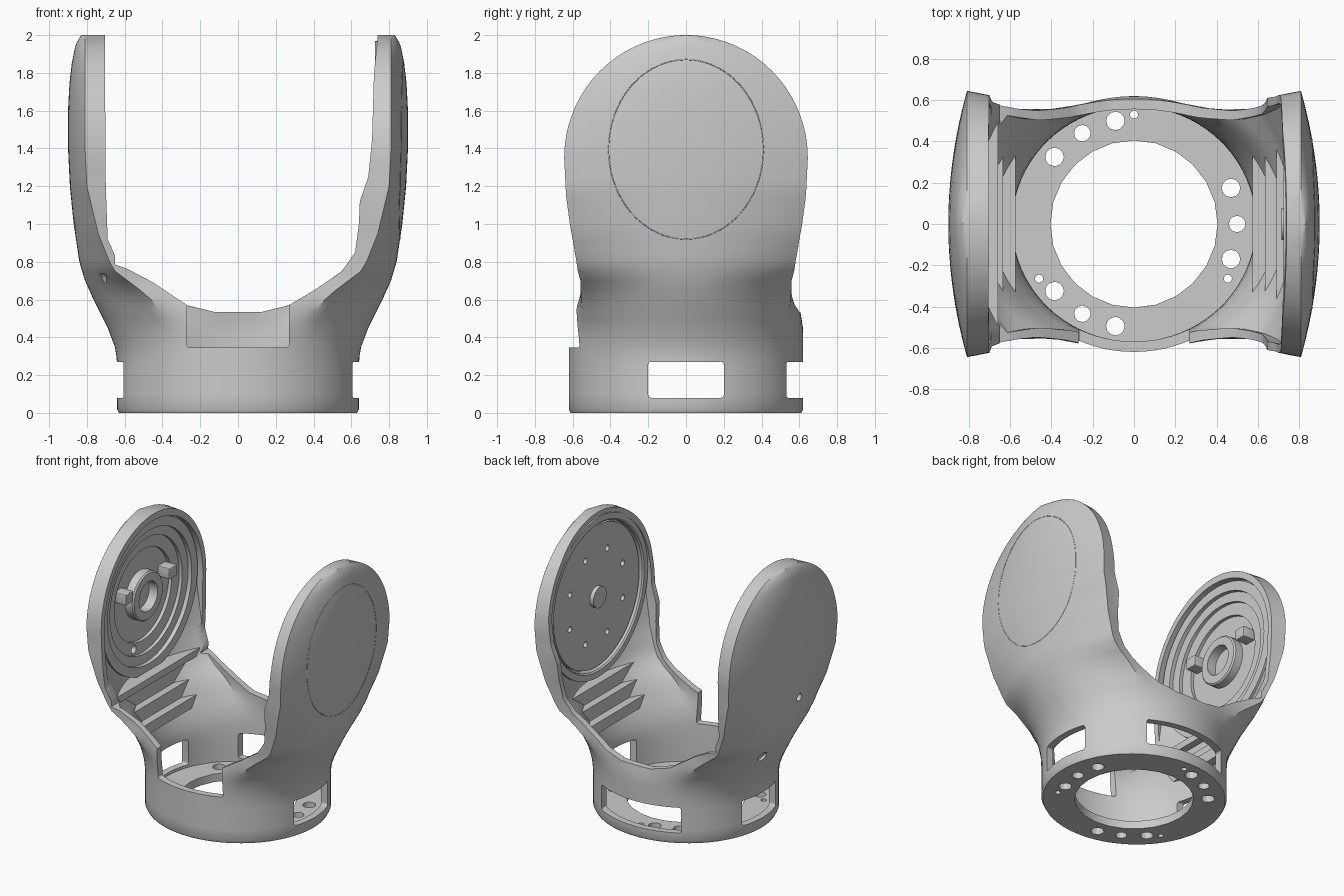
import bpy, bmesh
from math import sin, cos, pi, sqrt, radians

if "Cube" in bpy.data.objects:
    bpy.data.objects.remove(bpy.data.objects["Cube"])

# Outline tables: half width x, edge x, half depth y against height
A = [(0,.63),(.02,.64),(.28,.64),(.35,.652),(.45,.69),(.6,.765),(.7,.81),(.8,.84),(1,.87),
     (1.2,.89),(1.4,.9),(1.6,.9),(1.75,.892),(1.85,.88),(1.95,.86),(2,.83)]
E = [(0,.45),(.35,.45),(.6,.52),(.75,.66),(.95,.74),(1.2,.8),(1.4,.81),(2,.81)]
B = [(0,.61),(.02,.62),(.45,.62),(.55,.61),(.7,.572),(.8,.58),(.9,.597),(1,.615),(1.15,.635),(1.35,.645)]


def interp(table, z):
    for (z0, v0), (z1, v1) in zip(table, table[1:]):
        if z <= z1:
            return v0 + (v1 - v0) * (z - z0) / (z1 - z0)
    return table[-1][1]


def depth(z, t):
    if z < 1.35:
        return interp(B, z) - t
    return (.645 - t) * sqrt(max(0, 1 - ((z - 1.35) / (.65 - t)) ** 2))


def section(z, t, n=20):
    """Closed outline at height z, inset by t: round at the foot, domed arms higher up."""
    a, e, b = interp(A, z) - t, interp(E, z) - t, depth(z, t)
    w = min(1, max(0, (z - .4) / .4))
    w = w * w * (3 - 2 * w)
    quarter = []
    for i in range(n + 1):
        f = i / n
        if f <= .65:
            s = f / .65
            x, y = e + (a - e) * (1 - s * s), b * s
        else:
            x = e * (1 - (f - .65) / .35)
            y = b * (1 - .3 * min(e - x, .12))
        quarter.append((a * cos(f * pi / 2) * (1 - w) + x * w, b * sin(f * pi / 2) * (1 - w) + y * w))
    half = quarter + [(-x, y) for x, y in quarter[-2::-1]]
    return half + [(x, -y) for x, y in half[-2:0:-1]]


def make(name, bm):
    bmesh.ops.recalc_face_normals(bm, faces=bm.faces)
    me = bpy.data.meshes.new(name)
    bm.to_mesh(me)
    bm.free()
    ob = bpy.data.objects.new(name, me)
    bpy.context.collection.objects.link(ob)
    return ob


def skin(name, rings, closed=False):
    bm = bmesh.new()
    rows = [[bm.verts.new(p) for p in r] for r in rings]
    n = len(rows[0])
    for r0, r1 in zip(rows, rows[1:] + rows[:1] if closed else rows[1:]):
        for i in range(n):
            bm.faces.new((r0[i], r0[(i + 1) % n], r1[(i + 1) % n], r1[i]))
    if not closed:
        bm.faces.new(rows[0])
        bm.faces.new(rows[-1])
    return make(name, bm)


def hull(name, t, z0):
    zs = [z0, z0 + .02] + [.1 + .05 * i for i in range(26) if .1 + .05 * i < 1.34]
    zs += [1.35 + (.65 - t) * sin(radians(a)) for a in list(range(0, 84, 5)) + [84, 86, 88, 89]]
    return skin(name, [[(x, y, z) for x, y in section(z, t)] for z in zs])


def box(name, x, y, z, bevel=0):
    bm = bmesh.new()
    bmesh.ops.create_cube(bm, size=1)
    for v in bm.verts:
        v.co = [lo + (hi - lo) * (c + .5) for (lo, hi), c in zip((x, y, z), v.co)]
    if bevel:
        bmesh.ops.bevel(bm, geom=bm.edges[:], offset=bevel, segments=3, profile=.5, affect='EDGES')
    return make(name, bm)


def lathe_x(name, profile, y=0, z=1.37, n=48, sy=1):
    """Turn (radius, x) outline round an axis along x."""
    return skin(name, [[(x, y + sy * r * cos(2 * pi * i / n), z + r * sin(2 * pi * i / n)) for i in range(n)]
                       for r, x in profile], True)


def rod_x(name, r, x0, x1, y, z, n=16):
    return skin(name, [[(x, y + r * cos(2 * pi * i / n), z + r * sin(2 * pi * i / n)) for i in range(n)]
                       for x in (x0, x1)])


def rod_z(r, x, y, n=12):
    return skin("cutter", [[(x + r * cos(2 * pi * i / n), y + r * sin(2 * pi * i / n), z) for i in range(n)]
                           for z in (-.1, .12)])


def boolean(ob, other, op='DIFFERENCE', keep=False):
    m = ob.modifiers.new("cut", 'BOOLEAN')
    m.operation, m.object, m.solver = op, other, 'EXACT'
    bpy.context.view_layer.objects.active = ob
    bpy.ops.object.modifier_apply(modifier=m.name)
    if not keep:
        bpy.data.objects.remove(other)


# Yoke body: outer hull, hollowed, then opened between the arms
body = hull("yoke_body", 0, 0)
boolean(body, hull("cutter", .05, .06))
gap = [(-.7,2.2),(-.705,1.9),(-.7,1.2),(-.69,.92),(-.65,.83),(-.65,.785),(-.59,.765),(-.45,.69),(-.27,.57),
       (-.12,.533),(.12,.533),(.27,.57),(.42,.66),(.55,.75),(.62,.85),(.64,1),(.645,1.12),(.69,1.25),
       (.71,1.45),(.72,1.8),(.74,2),(.74,2.2)]
boolean(body, skin("cutter", [[(x, y, z) for x, z in gap] for y in (-1, 1)]))

# Foot windows and front notch
for x, y, z in [((.4, .9), (-.2, .2), (.08, .27)), ((-.9, -.4), (-.2, .2), (.08, .27)),
                ((-.33, .33), (.3, .9), (.08, .27)), ((-.27, .27), (-.9, -.3), (.345, .8))]:
    boolean(body, box("cutter", x, y, z, .015))

# Flange bore and bolt holes
boolean(body, rod_z(.405, 0, 0, 24))
for x, y, r in [(0,.53,.02),(-.09,.5,.045),(-.25,.44,.04),(-.385,.325,.045),(.47,.175,.045),(.5,0,.04),
                (.47,-.17,.045),(.455,-.265,.02),(-.09,-.495,.045),(-.25,-.435,.04),
                (-.385,-.325,.045),(-.46,-.265,.02)]:
    boolean(body, rod_z(r, x, y))

# Small holes through the left arm
for y, z, r in [(-.11, 1.0, .03), (.17, .63, .035), (-.42, .69, .05)]:
    boolean(body, rod_x("cutter", r, -1, -.7, y, z))

clip = hull("clip", .02, .02)

# Left arm: stepped bowl, hub ring and two lugs
bowl = lathe_x("left_stepped_bowl", [(.001,-.86),(.35,-.84),(.57,-.8),(.57,-.735),(.5,-.735),(.5,-.765),
               (.43,-.765),(.43,-.79),(.34,-.79),(.34,-.815),(.001,-.815)])
boolean(bowl, rod_x("cutter", .03, -1, -.7, -.11, 1.0))
hub = lathe_x("left_hub_ring", [(.18,-.84),(.18,-.755),(.17,-.745),(.11,-.745),(.11,-.84)], n=32)
parts = [body, bowl, hub]
for s in (-1, 1):
    parts.append(box("left_lug", (-.83, -.72), (s * .26 - .045, s * .26 + .045), (1.42, 1.5), .006))
ledge = box("left_ledge", (-.9, -.66), (-.6, .6), (.77, .82))
parts.append(ledge)

# Right arm: cover plate with eight holes and a centre boss
plate = lathe_x("right_cover_plate", [(.001,.82),(.53,.8),(.53,.745),(.001,.745)], sy=.96)
for i in range(8):
    a = (i + .5) * pi / 4
    boolean(plate, rod_x("cutter", .022, .7, .775, .34 * cos(a), 1.37 + .34 * sin(a), 12))
rim = lathe_x("right_plate_rim", [(.6,.81),(.6,.725),(.555,.725),(.545,.735),(.545,.81)], sy=.97)
boss = rod_x("right_centre_boss", .078, .715, .78, 0, 1.37, 24)
parts += [plate, rim, boss]

# Inner terraces at the root of both arms
steps = []
for s in (-1, 1):
    for x, z0, z1, hy in [(.575, .47, .55, .44), (.635, .55, .65, .47), (.69, .65, .75, .5)]:
        steps.append(box("root_terrace", tuple(sorted((s * x, s * .95))), (-hy, hy), (z0, z1)))
parts += steps

# Keep the inner parts within the shell
for ob in [bowl, plate, rim, ledge] + steps:
    boolean(ob, clip, 'INTERSECT', True)
bpy.data.objects.remove(clip)

# Oval seam on the outside of the right arm
cu = bpy.data.curves.new("right_oval_seam", 'CURVE')
cu.dimensions, cu.bevel_depth, cu.bevel_resolution = '3D', .003, 1
sp = cu.splines.new('POLY')
sp.points.add(63)
for i, p in enumerate(sp.points):
    y, z = .41 * cos(i * pi / 32), 1.395 + .475 * sin(i * pi / 32)
    a, e = interp(A, z), interp(E, z)
    p.co = (e + (a - e) * (1 - (y / depth(z, 0)) ** 2) - .001, y, z, 1)
sp.use_cyclic_u = True
bpy.context.collection.objects.link(bpy.data.objects.new("right_oval_seam", cu))

# Smooth shading with sharp edges kept
bpy.ops.object.select_all(action='DESELECT')
for ob in parts:
    ob.select_set(True)
bpy.context.view_layer.objects.active = body
bpy.ops.object.shade_smooth_by_angle(angle=radians(28))
